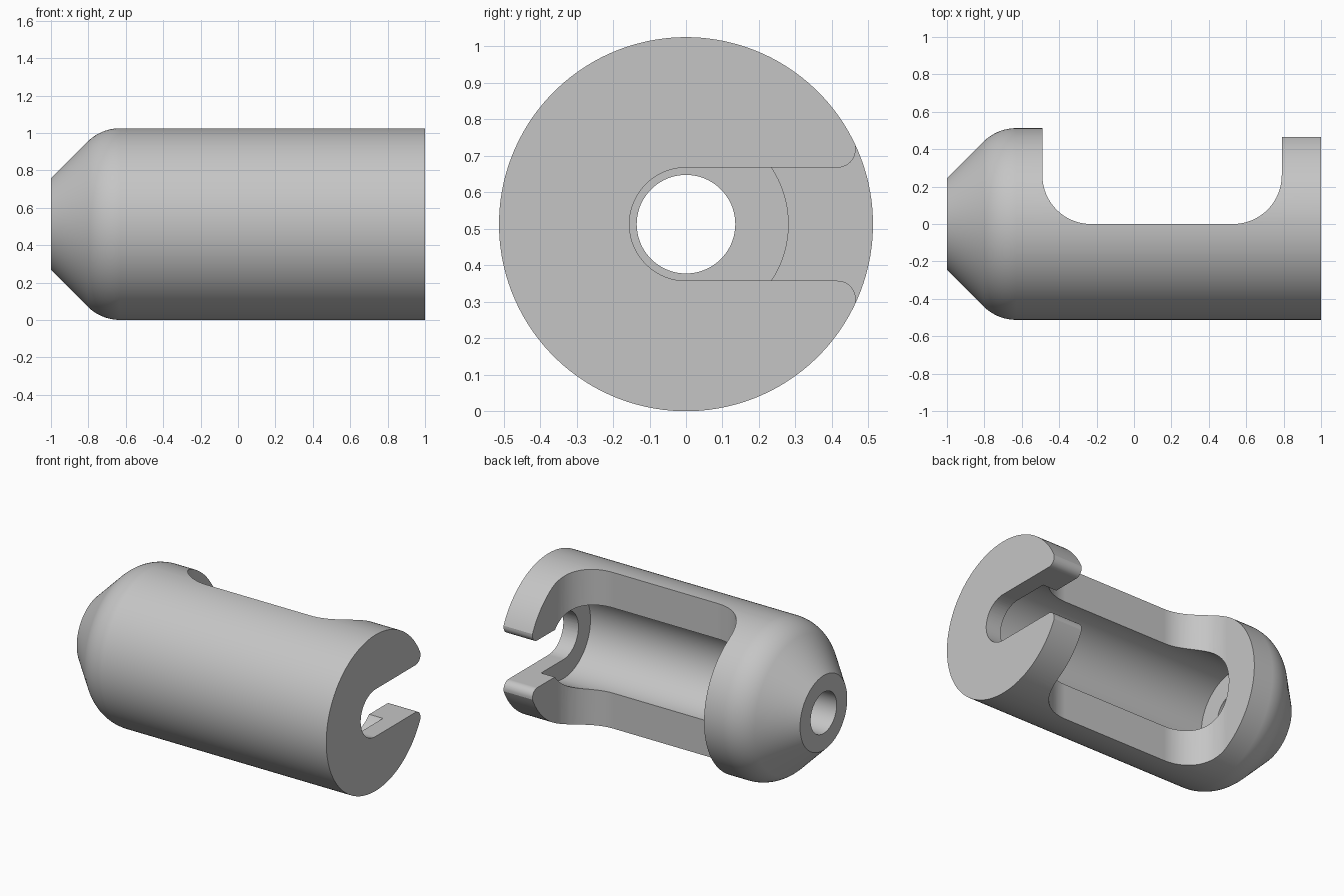
import bpy, bmesh, math
from mathutils import Matrix, Vector

cube = bpy.data.objects.get("Cube")
if cube:
    bpy.data.objects.remove(cube, do_unlink=True)

R = 0.5125          # outer radius, also the height of the long axis
SEGMENTS = 128

grey = bpy.data.materials.new("plain grey")
grey.use_nodes = True
colour = (0.56, 0.56, 0.56, 1)
grey.diffuse_color = colour
grey.node_tree.nodes["Principled BSDF"].inputs["Base Color"].default_value = colour


def arc(cx, cy, r, start, end, steps=16):
    angles = [math.radians(start + (end - start) * i / steps) for i in range(steps + 1)]
    return [(cx + r * math.cos(a), cy + r * math.sin(a)) for a in angles]


def finish(bm, name):
    bmesh.ops.recalc_face_normals(bm, faces=bm.faces)
    mesh = bpy.data.meshes.new(name)
    bm.to_mesh(mesh)
    bm.free()
    mesh.materials.append(grey)
    obj = bpy.data.objects.new(name, mesh)
    bpy.context.collection.objects.link(obj)
    return obj


def lathe(name, profile):
    """Revolve a closed (x, radius) profile around the long axis."""
    bm = bmesh.new()
    turn = Matrix.Rotation(math.pi / SEGMENTS, 3, 'X')
    verts = [bm.verts.new(turn @ Vector((x, 0, r))) for x, r in profile]
    edges = [bm.edges.new((verts[i - 1], verts[i])) for i in range(len(verts))]
    bmesh.ops.spin(bm, geom=verts + edges, cent=(0, 0, 0), axis=(1, 0, 0),
                   angle=math.tau, steps=SEGMENTS, use_duplicate=False)
    bmesh.ops.remove_doubles(bm, verts=bm.verts, dist=1e-5)
    bmesh.ops.dissolve_degenerate(bm, edges=bm.edges, dist=1e-6)
    loose = [e for e in bm.edges if not e.link_faces]
    bmesh.ops.delete(bm, geom=loose, context='EDGES')
    bmesh.ops.translate(bm, verts=bm.verts, vec=(0, 0, R))
    return finish(bm, name)


def prism(name, points, depth):
    bm = bmesh.new()
    face = bm.faces.new([bm.verts.new(p) for p in points])
    moved = bmesh.ops.extrude_face_region(bm, geom=[face])["geom"]
    bmesh.ops.translate(bm, vec=depth,
                        verts=[v for v in moved if isinstance(v, bmesh.types.BMVert)])
    return finish(bm, name)


# Hollow barrel: chamfered nose with a rounded shoulder, wide chamber, narrow nose bore
shoulder = 0.2475
profile = [(0.89, 0), (0.89, 0.28), (-0.75, 0.28), (-0.75, 0.135), (-1, 0.135), (-1, 0.245)]
profile += arc(-0.63, R - shoulder, shoulder, 135, 90)
profile += [(1, R), (1, 0)]
barrel = lathe("barrel", profile)

# Side window cut down to the middle plane with rounded corners
fillet = 0.26
window = [(-0.49, 1)] + arc(-0.49 + fillet, fillet, fillet, 180, 270)
window += arc(0.79 - fillet, fillet, fillet, 270, 360) + [(0.79, 1)]
window_cutter = prism("window_cutter", [(x, y, -1) for x, y in window], (0, 0, 3))

# Keyhole slot through the end wall, with rounded lips at its mouth
half = 0.155
lip = 0.05
upper = [(0.6, 0.26), (0.465, 0.216)] + arc(0.415, half + lip, lip, 0, -90, 10)
slot = upper + arc(0, 0, half, 90, 270, 40) + [(y, -z) for y, z in reversed(upper)]
slot_cutter = prism("slot_cutter", [(0.3, y, z + R) for y, z in slot], (1, 0, 0))

# Cut both openings, then discard the cutters
bpy.ops.object.select_all(action='DESELECT')
bpy.context.view_layer.objects.active = barrel
barrel.select_set(True)
for cutter in (window_cutter, slot_cutter):
    cutter.hide_render = True
    mod = barrel.modifiers.new("cut", 'BOOLEAN')
    mod.operation = 'DIFFERENCE'
    mod.solver = 'EXACT'
    mod.object = cutter
    bpy.ops.object.modifier_apply(modifier=mod.name)
    bpy.data.objects.remove(cutter, do_unlink=True)

# Smooth curved walls with crisp rims
bpy.ops.object.shade_smooth_by_angle(angle=math.radians(25))
weighted = barrel.modifiers.new("even shading", 'WEIGHTED_NORMAL')
weighted.keep_sharp = True
